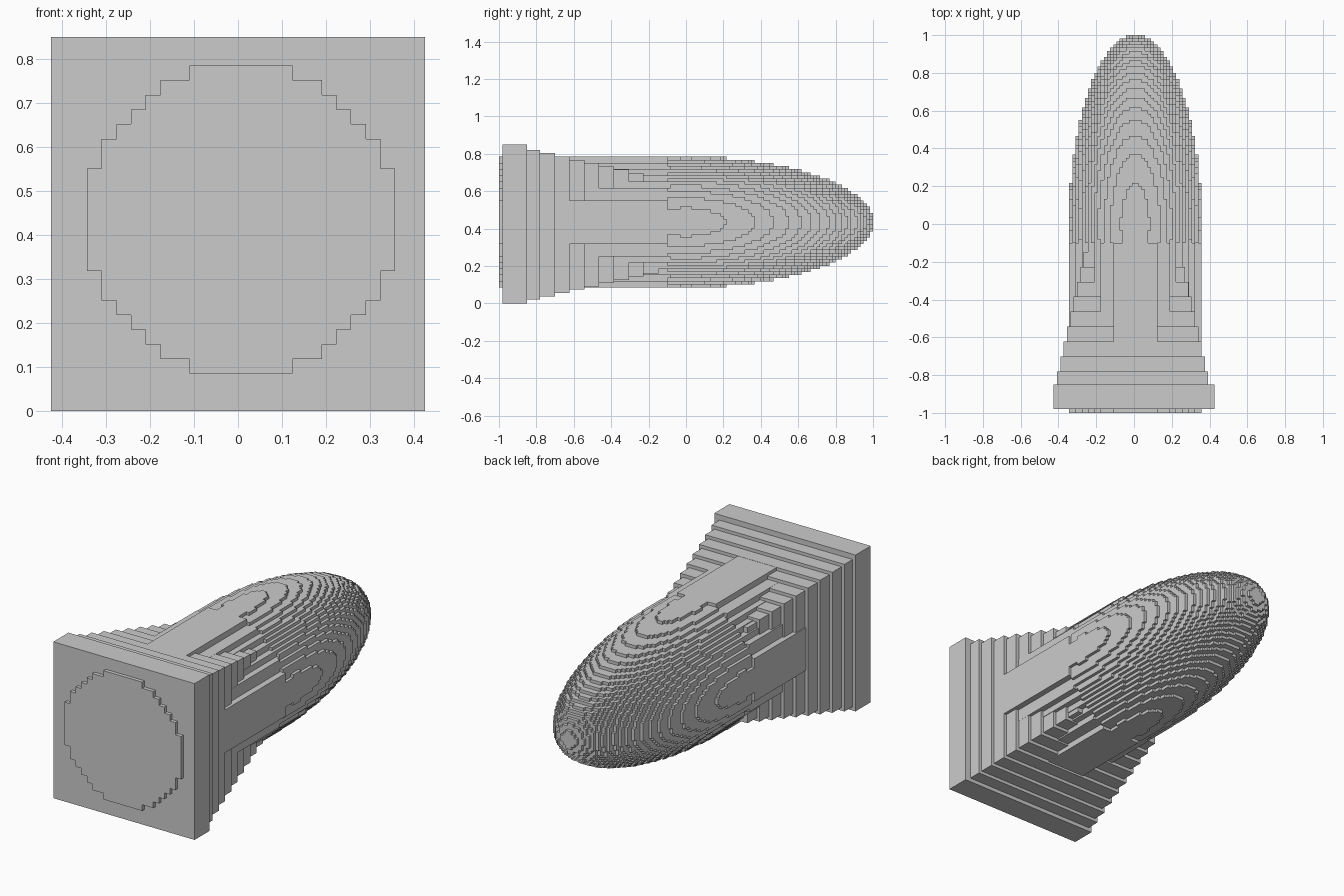
import bpy
import bmesh
import math

if "Cube" in bpy.data.objects:
    bpy.data.objects.remove(bpy.data.objects["Cube"])

CX, CZ = 0.007, 0.435   # axis of the round body
R = 0.35                # body radius
V = 1 / 60              # fine block size


def finish(name, bm):
    bmesh.ops.remove_doubles(bm, verts=bm.verts, dist=1e-5)
    mesh = bpy.data.meshes.new(name)
    bm.to_mesh(mesh)
    bm.free()
    obj = bpy.data.objects.new(name, mesh)
    bpy.context.collection.objects.link(obj)
    return obj


def blocks(name, size, y0, dy, n_slices, radius_at):
    """Blocky solid of revolution along y; only exposed block faces are made."""
    n = round(2 * R / size)
    cells = set()
    for j in range(n_slices):
        r = radius_at(y0 + (j + 0.5) * dy)
        for i in range(n):
            for k in range(n):
                if math.hypot((i + 0.5) * size - R, (k + 0.5) * size - R) <= r:
                    cells.add((i, j, k))
    bm = bmesh.new()
    for c in cells:
        for axis in range(3):
            for side in (0, 1):
                near = list(c)
                near[axis] += 2 * side - 1
                if tuple(near) in cells:
                    continue
                a, b = (axis + 1) % 3, (axis + 2) % 3
                quad = []
                for u, w in ((0, 0), (1, 0), (1, 1), (0, 1)):
                    p = list(c)
                    p[axis] += side
                    p[a] += u
                    p[b] += w
                    quad.append(bm.verts.new((CX - R + p[0] * size, y0 + p[1] * dy,
                                              CZ - R + p[2] * size)))
                bm.faces.new(quad if side else quad[::-1])
    return finish(name, bm)


def plate(name, half, y0, y1, cx, cz):
    """Square plate facing along y."""
    bm = bmesh.new()
    bmesh.ops.create_cube(bm, size=1)
    for v in bm.verts:
        v.co = (cx + v.co.x * 2 * half, (y0 + y1) / 2 + v.co.y * (y1 - y0),
                cz + v.co.z * 2 * half)
    return finish(name, bm)


# Rounded nose in fine blocks
blocks("nose", V, -0.1, V, 66, lambda y: R * math.sqrt(max(0, 1 - y * y)))

# Straight core in coarse blocks, showing as a disc on the front
blocks("core", 2 * V, -1.0, 0.9, 1, lambda y: R)

# Square base plate
plate("base_plate", 0.425, -0.98, -0.85, 0, 0.425)

# Stepped pyramid shrinking into the core
start = -0.85
for step in range(9):
    end = -0.78 + 0.079 * step
    plate(f"pyramid_step_{step + 1}", 0.40 - 0.0175 * step, start, end, -0.007, 0.421)
    start = end
